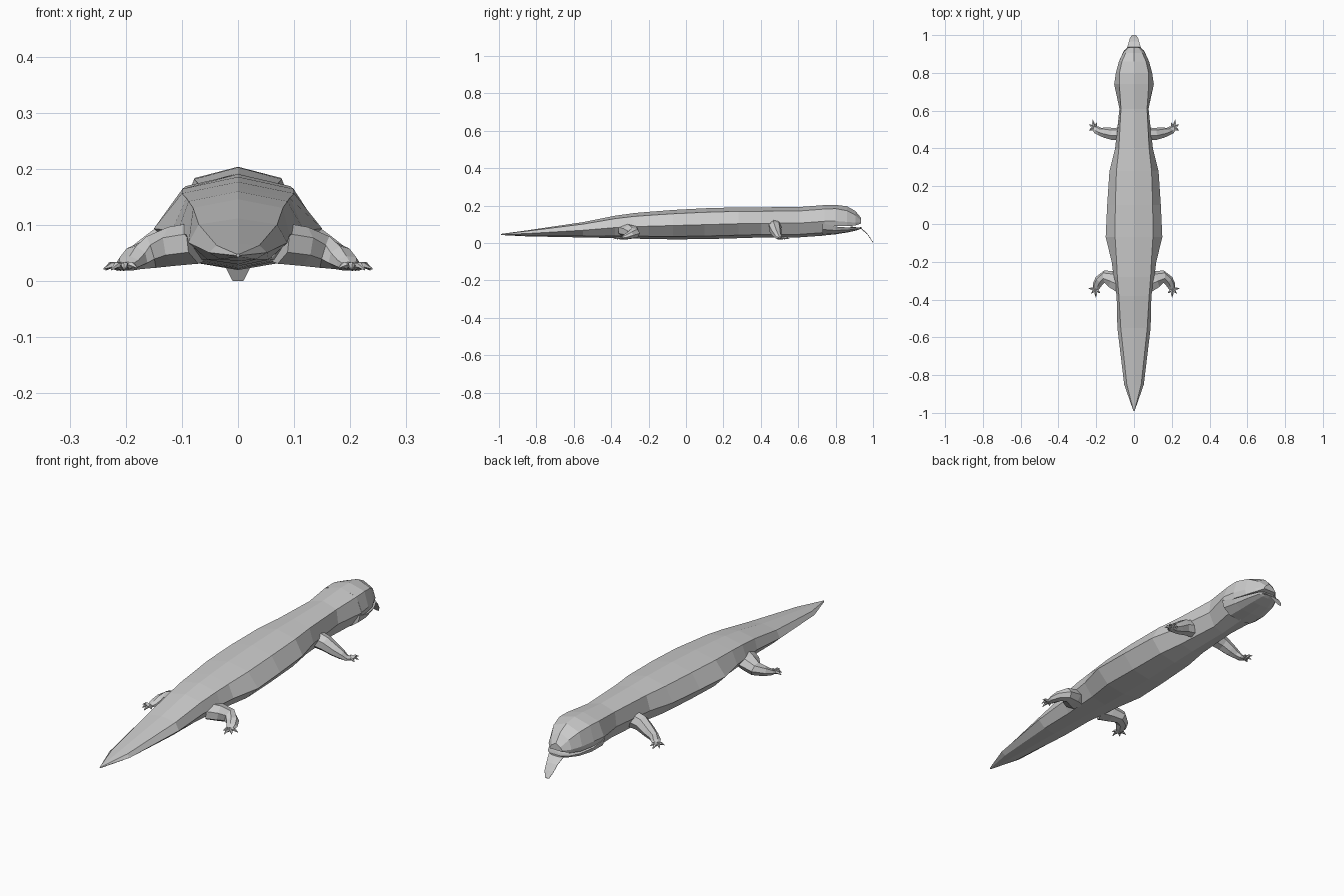
import bpy, bmesh, math
from mathutils import Vector


def skin(bm, rings):
    # Joins closed rings of points with quads and caps both ends
    loops = [[bm.verts.new(p) for p in r] for r in rings]
    n = len(loops[0])
    for a, b in zip(loops, loops[1:]):
        for i in range(n):
            bm.faces.new((a[i], a[(i + 1) % n], b[(i + 1) % n], b[i]))
    bm.faces.new(loops[0][::-1])
    bm.faces.new(loops[-1])


def finish(name, bm, mirror=False):
    bmesh.ops.recalc_face_normals(bm, faces=bm.faces)
    me = bpy.data.meshes.new(name)
    bm.to_mesh(me)
    bm.free()
    ob = bpy.data.objects.new(name, me)
    bpy.context.collection.objects.link(ob)
    if mirror:
        ob.modifiers.new("Mirror", 'MIRROR')
    return ob


def section(y, half):
    # half: top centre, right-hand points, bottom centre; mirrored to a ring
    pts = [(x, y, z) for x, z in half]
    return pts + [(-x, y, z) for x, y, z in pts[-2:0:-1]]


def tube(bm, path, sides=6):
    # path: (x, y, z, half width, half height)
    rings = []
    for i, p in enumerate(path):
        a, b = path[max(i - 1, 0)], path[min(i + 1, len(path) - 1)]
        d = Vector((b[0] - a[0], b[1] - a[1], b[2] - a[2])).normalized()
        u = Vector((-d.y, d.x, 0)).normalized()
        v = d.cross(u)
        rings.append([Vector(p[:3]) + u * p[3] * math.cos(t) + v * p[4] * math.sin(t)
                      for t in (2 * math.pi * k / sides for k in range(sides))])
    skin(bm, rings)


# Body and tail: y, shoulder x, side x, bottom z, top z
body = [(-0.99, .002, .003, .043, .049), (-0.85, .038, .052, .036, .068),
        (-0.55, .070, .088, .030, .112), (-0.38, .080, .092, .027, .146),
        (-0.28, .088, .108, .024, .160), (-0.20, .092, .118, .022, .167),
        (-0.07, .100, .150, .020, .177), (0.10, .099, .142, .021, .186),
        (0.28, .093, .130, .026, .191), (0.40, .080, .100, .030, .191),
        (0.61, .069, .077, .031, .193), (0.74, .078, .105, .040, .203)]
bm = bmesh.new()
skin(bm, [section(y, [(0, t), (s, b + .87 * (t - b)), (w, b + .47 * (t - b)),
                      (w * .62, b + .1 * (t - b)), (0, b)]) for y, s, w, b, t in body])
finish("body_and_tail", bm)

# Upper head: y, shoulder x, side x, lip z, shoulder z, top z
head = [(0.74, .078, .105, .094, .182, .203), (0.80, .077, .096, .092, .184, .204),
        (0.86, .064, .080, .090, .173, .197), (0.905, .044, .058, .094, .150, .172),
        (0.935, .022, .032, .104, .122, .136)]
bm = bmesh.new()
skin(bm, [section(y, [(0, t), (s, sz), (w, l + .28 * (sz - l)), (w * .93, l), (0, l)])
          for y, s, w, l, sz, t in head])
finish("upper_head", bm)

# Lower jaw: y, half width, bottom z, lip z
jaw = [(0.73, .103, .040, .106), (0.80, .094, .047, .088),
       (0.87, .076, .058, .083), (0.92, .052, .070, .084), (0.938, .030, .078, .085)]
bm = bmesh.new()
skin(bm, [section(y, [(0, t), (w, t), (w * .9, b + .5 * (t - b)), (w * .55, b + .1 * (t - b)),
                      (0, b)]) for y, w, b, t in jaw])
finish("lower_jaw", bm)

# Tongue hanging from the mouth
bm = bmesh.new()
tongue = [(.88, .040, .086), (.935, .036, .078), (.965, .027, .053), (.985, .022, .026), (1.0, .010, .002)]
skin(bm, [section(y, [(0, z + .003), (w, z + .001), (w, z - .001), (0, z - .002)])
          for y, w, z in tongue])
finish("tongue", bm)


def leg(name, path, toes):
    bm = bmesh.new()
    tube(bm, path, 7)
    foot = path[-1]
    for x, y, z in toes:
        # Toe with a knuckle and a pointed claw
        mx, my = foot[0] * .4 + x * .6, foot[1] * .4 + y * .6
        tube(bm, [(foot[0], foot[1], .026, .009, .008), (mx, my, .029, .007, .006),
                  (x, y, z, .001, .001)], 5)
    finish(name, bm, True)


leg("front_legs",
    [(.06, .475, .090, .036, .040), (.11, .475, .080, .034, .036), (.15, .482, .058, .029, .028),
     (.18, .488, .043, .022, .021), (.198, .497, .030, .022, .012), (.212, .507, .027, .014, .008)],
    [(.238, .495, .022), (.236, .528, .020), (.219, .553, .022), (.196, .538, .024)])

leg("hind_legs",
    [(.07, -.315, .068, .055, .038), (.115, -.295, .062, .048, .036), (.155, -.280, .052, .034, .030),
     (.182, -.300, .042, .028, .022), (.196, -.325, .032, .024, .014), (.202, -.343, .027, .016, .008)],
    [(.240, -.342, .022), (.226, -.368, .020), (.202, -.388, .021), (.180, -.366, .024)])
